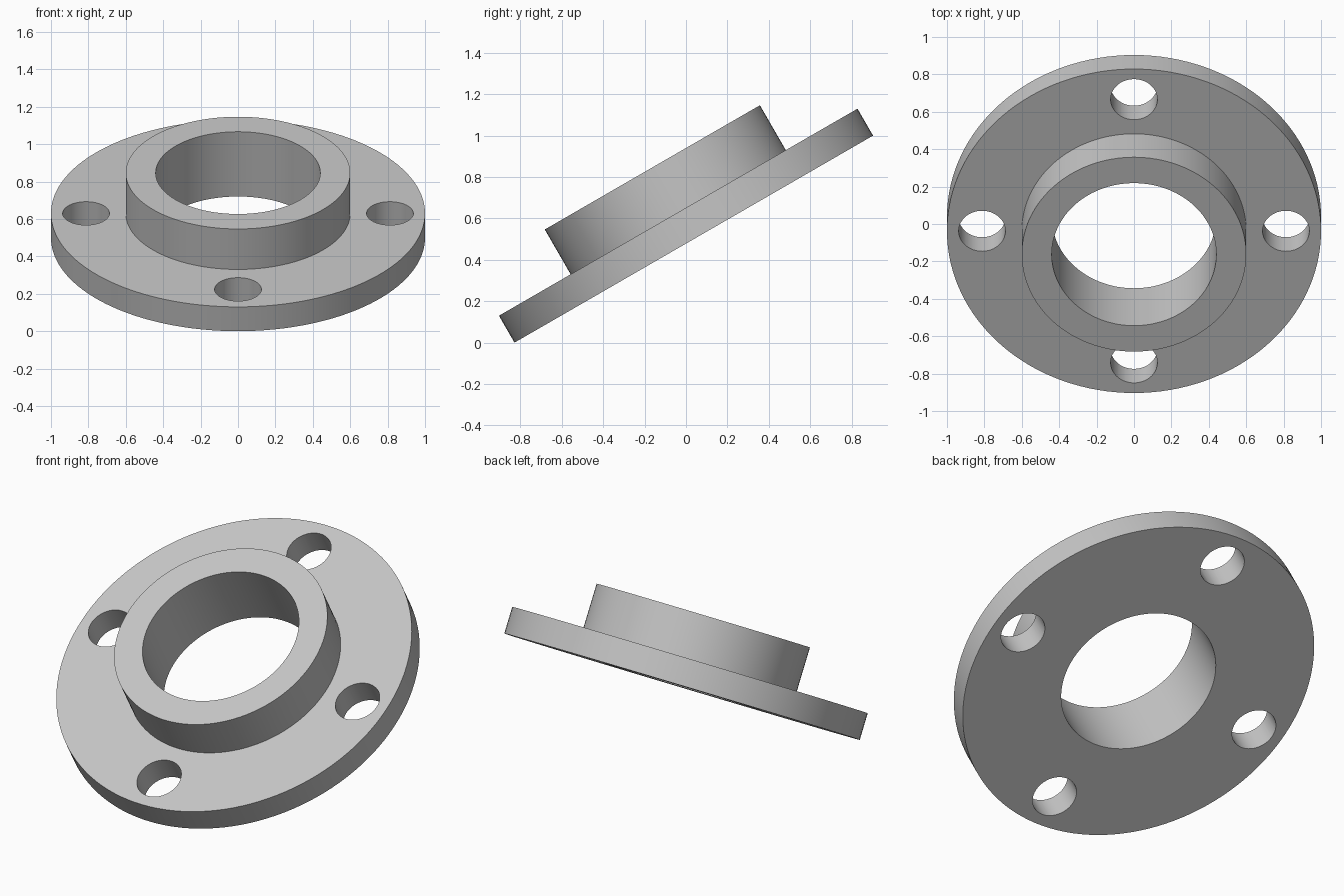
import bpy, bmesh
from math import radians, pi, sin, cos
from mathutils import Vector

cube = bpy.data.objects.get("Cube")
if cube:
    bpy.data.objects.remove(cube, do_unlink=True)

TILT = radians(30)
PLATE_R, PLATE_T = 1.0, 0.15
HUB_R, HUB_TOP, BORE_R = 0.6, 0.4, 0.44
BOLT_R, BOLT_CIRCLE = 0.125, 0.8125

# Grey metal
steel = bpy.data.materials.new("grey steel")
steel.use_nodes = True
grey = (0.56, 0.56, 0.56, 1)
steel.diffuse_color = grey
steel.node_tree.nodes["Principled BSDF"].inputs["Base Color"].default_value = grey


def make_object(name, bm):
    bmesh.ops.recalc_face_normals(bm, faces=bm.faces)
    mesh = bpy.data.meshes.new(name)
    bm.to_mesh(mesh)
    bm.free()
    mesh.materials.append(steel)
    obj = bpy.data.objects.new(name, mesh)
    bpy.context.collection.objects.link(obj)
    return obj


# Flange: plate, raised hub and bore as one turned section
profile = [(BORE_R, 0), (PLATE_R, 0), (PLATE_R, PLATE_T),
           (HUB_R, PLATE_T), (HUB_R, HUB_TOP), (BORE_R, HUB_TOP)]
bm = bmesh.new()
ring = [bm.verts.new((r, 0, z)) for r, z in profile]
edges = [bm.edges.new((a, b)) for a, b in zip(ring, ring[1:] + ring[:1])]
bmesh.ops.spin(bm, geom=ring + edges, cent=(0, 0, 0), axis=(0, 0, 1),
               angle=2 * pi, steps=128)
bmesh.ops.remove_doubles(bm, verts=bm.verts, dist=0.0001)
flange = make_object("flange", bm)

# Four bolt holes through the plate
bm = bmesh.new()
for i in range(4):
    a = i * pi / 2
    hole = bmesh.ops.create_cone(bm, cap_ends=True, segments=64, radius1=BOLT_R,
                                 radius2=BOLT_R, depth=0.5)
    bmesh.ops.translate(bm, verts=hole["verts"],
                        vec=Vector((cos(a), sin(a), 0)) * BOLT_CIRCLE)
cutter = make_object("bolt_hole_cutter", bm)
cutter.hide_render = True

cut = flange.modifiers.new("bolt holes", "BOOLEAN")
cut.operation = "DIFFERENCE"
cut.solver = "EXACT"
cut.object = cutter
bpy.ops.object.select_all(action="DESELECT")
bpy.context.view_layer.objects.active = flange
flange.select_set(True)
bpy.ops.object.modifier_apply(modifier=cut.name)
bpy.data.objects.remove(cutter, do_unlink=True)
bpy.ops.object.shade_smooth_by_angle(angle=radians(30))

# Tilt the flange so it rests on its front rim
flange.rotation_euler.x = TILT
flange.location = (0, PLATE_T * sin(TILT) / 2, PLATE_R * sin(TILT))
